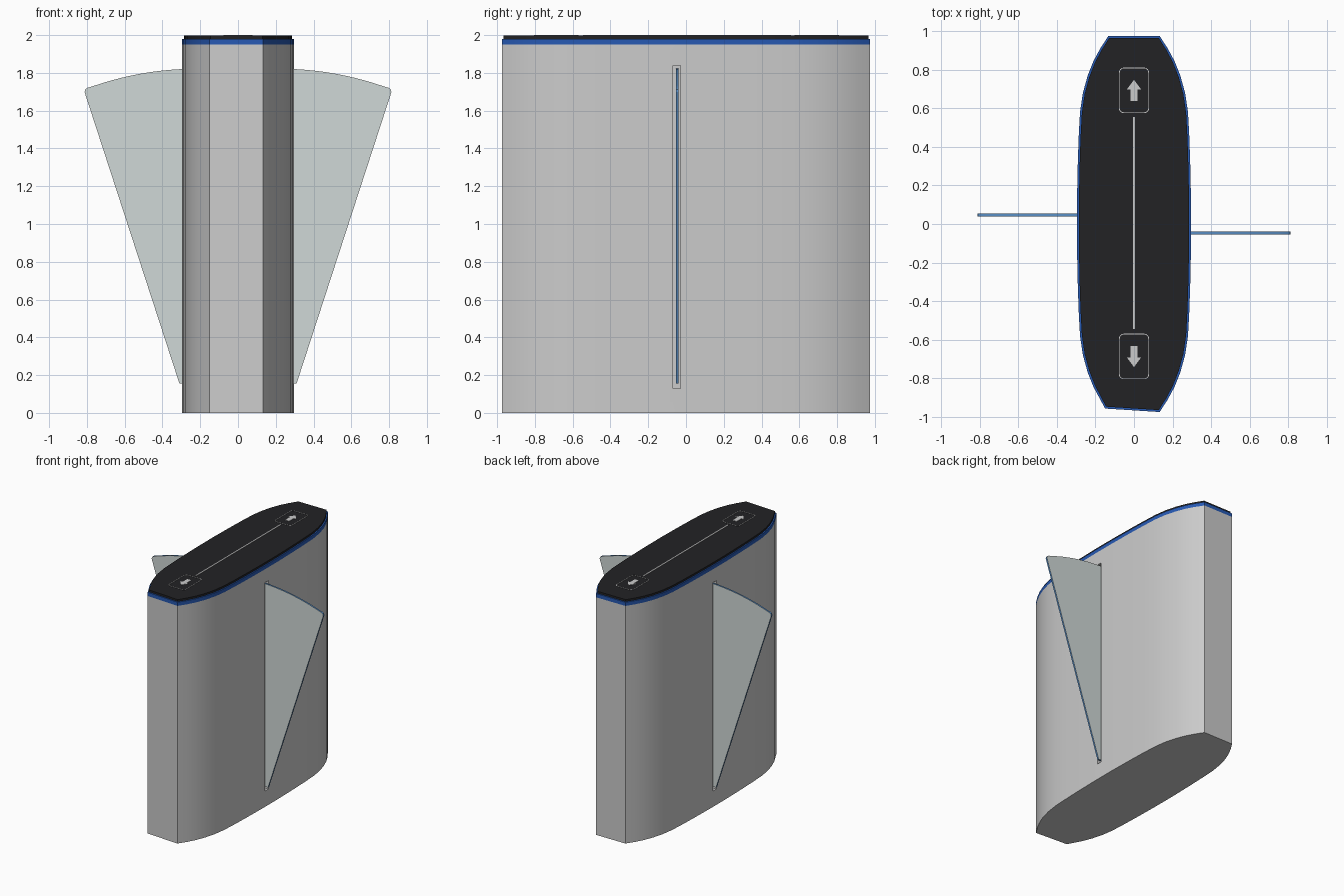
import bpy, bmesh, math
from mathutils import Vector

if "Cube" in bpy.data.objects:
    bpy.data.objects.remove(bpy.data.objects["Cube"])


def material(name, rgb):
    m = bpy.data.materials.new(name)
    m.diffuse_color = (*rgb, 1)
    m.use_nodes = True
    m.node_tree.nodes["Principled BSDF"].inputs["Base Color"].default_value = m.diffuse_color
    return m


BLACK = material("black_top", (0.016, 0.016, 0.018))
BLUE = material("blue_trim", (0.02, 0.1, 0.45))
EDGE = material("blue_edge", (0.1, 0.27, 0.55))
GLASS = material("pale_glass", (0.63, 0.69, 0.68))
WHITE = material("white_mark", (0.8, 0.82, 0.83))


def finish(obj, angle=25):
    bpy.ops.object.select_all(action='DESELECT')
    obj.select_set(True)
    bpy.context.view_layer.objects.active = obj
    bpy.ops.object.shade_smooth_by_angle(angle=math.radians(angle))


def prism(name, pts, axis, lo, hi, mats=(), hole=None):
    """Extrude a 2D outline along z or y; an optional matching inner outline makes a ring."""
    bm = bmesh.new()

    def loop(outline, h):
        return [bm.verts.new((a, b, h) if axis == 'z' else (a, h, b)) for a, b in outline]

    def bridge(p, q):
        n = len(p)
        return [bm.faces.new((p[i], p[(i + 1) % n], q[(i + 1) % n], q[i])) for i in range(n)]

    a, b = loop(pts, lo), loop(pts, hi)
    sides = bridge(a, b)
    if hole:
        c, d = loop(hole, lo), loop(hole, hi)
        bridge(c, d), bridge(a, c), bridge(b, d)
    else:
        bm.faces.new(a), bm.faces.new(b)
    if len(mats) > 1:
        for f in sides:
            f.material_index = 1
    bmesh.ops.recalc_face_normals(bm, faces=bm.faces)
    me = bpy.data.meshes.new(name)
    bm.to_mesh(me)
    bm.free()
    for m in mats:
        me.materials.append(m)
    obj = bpy.data.objects.new(name, me)
    bpy.context.collection.objects.link(obj)
    return obj


# Plan outline: bowed sides with blunt ends, the front end slightly skewed
side = [(0.296, 0.1), (0.292, 0.3), (0.287, 0.45), (0.28, 0.58), (0.265, 0.68),
        (0.24, 0.77), (0.21, 0.845), (0.175, 0.91), (0.133, 0.975)]
plan = side + [(-x, y) for x, y in reversed(side)]
plan += [(-x, -y) for x, y in side[:-1]] + [(-0.15, -0.957)]
plan += [(x, -y) for x, y in reversed(side)]


def inset(d):
    return [(x * (1 - d / 0.296), y * (1 - d / 0.975)) for x, y in plan]


# Housing, blue trim band and dark lid
housing = prism("housing", plan, 'z', 0, 1.95)
for s in (1, -1):
    bpy.ops.mesh.primitive_cube_add(size=1, location=(s * 0.3, -s * 0.05, 0.985))
    cutter = bpy.context.object
    cutter.name = "slot_cutter"
    cutter.hide_render = True
    cutter.scale = (0.16, 0.04, 1.71)
    mod = housing.modifiers.new("slot", 'BOOLEAN')
    mod.operation = 'DIFFERENCE'
    mod.solver = 'EXACT'
    mod.object = cutter
    bpy.context.view_layer.objects.active = housing
    bpy.ops.object.modifier_apply(modifier=mod.name)
    bpy.data.objects.remove(cutter)
finish(housing)
finish(prism("trim_band", plan, 'z', 1.95, 1.98, [BLUE]))
finish(prism("lid", inset(0.01), 'z', 1.98, 1.997, [BLACK]))

# Wing panels: circular sectors with a rounded outer corner
cx, cz, r = 0.22, 0.155, 1.667
wing = [(0.23, 0.155), (0.31, 0.155), (0.808, 1.685), (0.812, 1.7), (0.808, 1.713), (0.797, 1.721)]
a0, a1 = math.atan2(1.565, 0.575), math.radians(89.7)
wing += [(cx + r * math.cos(a0 + (a1 - a0) * i / 12),
          cz + r * math.sin(a0 + (a1 - a0) * i / 12)) for i in range(1, 13)]
for s, label in ((1, "right"), (-1, "left")):
    y = -s * 0.047
    finish(prism(label + "_wing", [(s * x, z) for x, z in wing], 'y',
                 y - 0.007, y + 0.007, [GLASS, EDGE]))


# Lid markings: centre line, framed arrows
def rounded_rect(w, h, rad, y0):
    pts = []
    for k, (sx, sy) in enumerate(((1, 1), (-1, 1), (-1, -1), (1, -1))):
        for i in range(5):
            t = math.radians(90 * k + 22.5 * i)
            pts.append((sx * (w - rad) + rad * math.cos(t), y0 + sy * (h - rad) + rad * math.sin(t)))
    return pts


line = [(-0.005, -0.545), (0.005, -0.545), (0.005, 0.555), (-0.005, 0.555)]
prism("centre_line", line, 'z', 1.996, 2.0, [WHITE])
arrow = [(-0.018, -0.055), (0.018, -0.055), (0.018, 0.005), (0.037, 0.005),
         (0, 0.055), (-0.037, 0.005), (-0.018, 0.005)]
for s, label, y0 in ((1, "back", 0.693), (-1, "front", -0.687)):
    prism(label + "_arrow", [(x, y0 + s * y) for x, y in arrow], 'z', 1.996, 2.0, [WHITE])
    prism(label + "_arrow_frame", rounded_rect(0.078, 0.118, 0.025, y0), 'z', 1.996, 2.0, [WHITE],
          rounded_rect(0.074, 0.114, 0.021, y0))
